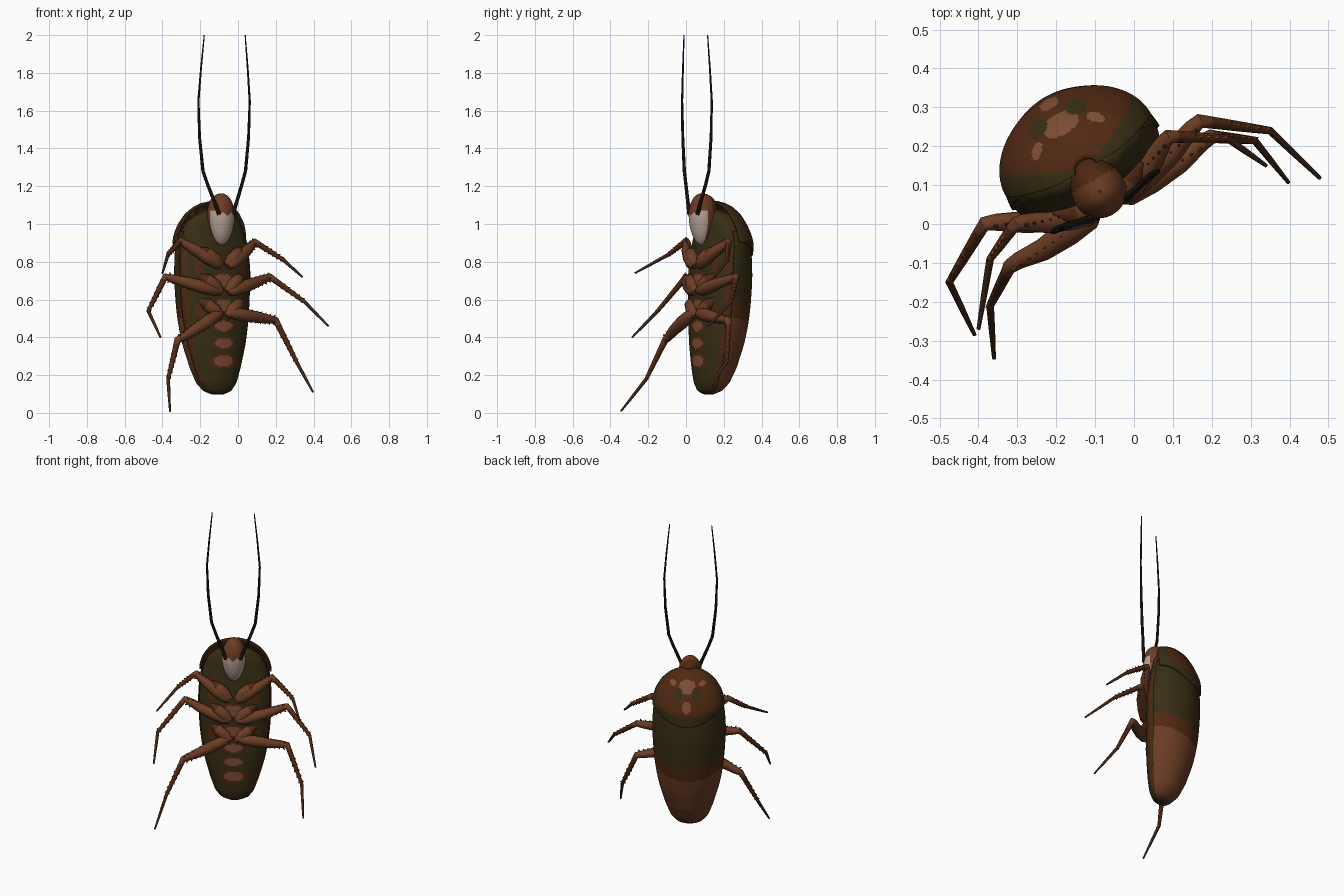
import bpy, bmesh, math
from mathutils import Vector

if "Cube" in bpy.data.objects:
    bpy.data.objects.remove(bpy.data.objects["Cube"])

A = math.radians(30)          # body is turned about z
CA, SA = math.cos(A), math.sin(A)
U0 = -0.035                   # sideways position of the body's midline


def P(u, v, z):
    """Body frame (u sideways from midline, v towards back) to world."""
    u += U0
    return Vector((u * CA - v * SA, u * SA + v * CA, z))


def mat(name, rgb):
    m = bpy.data.materials.new(name)
    m.diffuse_color = (*rgb, 1)
    m.use_nodes = True
    m.node_tree.nodes["Principled BSDF"].inputs["Base Color"].default_value = m.diffuse_color
    return m


MATS = [mat("dark olive", (0.038, 0.027, 0.007)),
        mat("dark red brown", (0.082, 0.022, 0.006)),
        mat("chestnut brown", (0.15, 0.046, 0.018)),
        mat("tan brown", (0.21, 0.075, 0.034)),
        mat("pale face", (0.48, 0.36, 0.31)),
        mat("antenna black brown", (0.018, 0.013, 0.006)),
        mat("leg tip brown", (0.05, 0.02, 0.009))]
OLIVE, DARK, BROWN, TAN, PALE, BLACK, TIP = range(7)


def finish(bm, name, angle=40):
    bmesh.ops.recalc_face_normals(bm, faces=bm.faces)
    me = bpy.data.meshes.new(name)
    bm.to_mesh(me)
    bm.free()
    ob = bpy.data.objects.new(name, me)
    bpy.context.collection.objects.link(ob)
    for m in MATS:
        me.materials.append(m)
    bpy.context.view_layer.objects.active = ob
    ob.select_set(True)
    bpy.ops.object.shade_smooth_by_angle(angle=math.radians(angle))
    ob.select_set(False)
    return ob


def sample(table, z):
    """Smooth (Catmull-Rom) lookup in a table whose first column is z."""
    n = len(table)
    z = min(max(z, table[0][0]), table[-1][0])
    i = max(k for k in range(n - 1) if table[k][0] <= z)
    t = (z - table[i][0]) / (table[i + 1][0] - table[i][0])
    a, b, c, d = (table[min(max(k, 0), n - 1)] for k in range(i - 1, i + 3))
    return [0.5 * (2 * q + (r - p) * t + (2 * p - 5 * q + 4 * r - s) * t * t
            + (3 * q - p - 3 * r + s) * t ** 3)
            for p, q, r, s in zip(a[1:], b[1:], c[1:], d[1:])]


def surface(name, point, rows, cols, closed, colour, thick=0):
    """Grid surface from point(s, t) -> (u, v, z), coloured by a rule."""
    bm = bmesh.new()
    span = cols if closed else cols + 1
    loc = [[point(i / rows, j / cols) for j in range(span)] for i in range(rows + 1)]
    vs = [[bm.verts.new(P(*p)) for p in row] for row in loc]
    for i in range(rows):
        for j in range(cols):
            k = (j + 1) % span
            f = bm.faces.new((vs[i][j], vs[i][k], vs[i + 1][k], vs[i + 1][j]))
            q = [loc[i][j], loc[i][k], loc[i + 1][k], loc[i + 1][j]]
            c = [sum(x) / 4 for x in zip(*q)]
            f.material_index = colour(*c, (i + .5) / rows, (j + .5) / cols)
    if closed:
        bm.faces.new(vs[0])
        bm.faces.new(vs[-1])
    ob = finish(bm, name)
    if thick:
        m = ob.modifiers.new("thickness", 'SOLIDIFY')
        m.thickness, m.offset = thick, 0
    return ob


def add_tube(bm, pts, radii, mats, sides=10):
    """Tapered tube along a path, closed at both ends."""
    pts = [Vector(p) for p in pts]
    rings = []
    for i, p in enumerate(pts):
        d = (pts[min(i + 1, len(pts) - 1)] - pts[max(i - 1, 0)]).normalized()
        a = d.cross(P(0, -1, 0) - P(0, 0, 0)).normalized()
        b = d.cross(a)
        rings.append([bm.verts.new(p + radii[i] * (a * math.cos(w) + b * math.sin(w)))
                      for w in (2 * math.pi * k / sides for k in range(sides))])
    for i in range(len(pts) - 1):
        for k in range(sides):
            n = (k + 1) % sides
            f = bm.faces.new((rings[i][k], rings[i][n], rings[i + 1][n], rings[i + 1][k]))
            f.material_index = mats[i]
    bm.faces.new(rings[0]).material_index = mats[0]
    bm.faces.new(rings[-1]).material_index = mats[-1]


# Body profile: z, half width, edge depth, back depth, belly depth
BODY = [(.10, .03, .15, .18, .13), (.115, .075, .15, .22, .11), (.16, .112, .155, .265, .095),
        (.24, .142, .162, .305, .088), (.37, .178, .172, .345, .085), (.50, .20, .18, .37, .088),
        (.63, .211, .185, .382, .09), (.75, .215, .187, .386, .095), (.90, .203, .20, .372, .115),
        (1.0, .165, .20, .325, .13), (1.05, .11, .19, .27, .14), (1.075, .05, .18, .22, .15)]
PATCHES = [(.275, .06, .032), (.37, .055, .026), (.46, .05, .026), (.57, .055, .03), (.70, .06, .035)]


# Abdomen and thorax with brown belly plates
def abdomen_point(s, t):
    z = .10 + .975 * s
    hw, e, d, b = sample(BODY, z)
    w = 2 * math.pi * t
    depth = (d - e) * .95 if math.sin(w) > 0 else e - b
    return hw * .975 * math.cos(w), e + depth * math.sin(w), z


def abdomen_colour(u, v, z, s, t):
    if t < .5:
        return DARK
    for zc, a, b in PATCHES:
        r = (u / a) ** 2 + ((z - zc) / b) ** 2
        if r < 1:
            return TAN
        if r < 1.7:
            return DARK
    if .5 < z < .9 and .11 < abs(u) < .155 and math.sin(z * 50) > -.3:
        return DARK
    if .15 < z < .86 and (.515 < t < .56 or .94 < t < .985):
        return DARK
    return OLIVE


surface("abdomen", abdomen_point, 100, 112, True, abdomen_colour)


# Folded wing covers in three bands
def wing_point(s, t):
    z = .10 + .86 * s
    hw, e, d, b = sample(BODY, z)
    w = math.pi * t
    return hw * math.cos(w), e + (d - e) * math.sin(w), z


def wing_colour(u, v, z, s, t):
    h = z - 1.2 * u * u
    return OLIVE if h > .54 else DARK if h > .455 else BROWN


surface("wing_covers", wing_point, 90, 60, False, wing_colour, .006)

# Neck shield with olive rim, two spots and tan marks
SHIELD = [(.80, .19, .205, .392), (.90, .208, .225, .385), (.95, .204, .22, .368),
          (1.0, .187, .21, .345), (1.05, .155, .20, .315), (1.085, .115, .19, .28),
          (1.105, .075, .185, .245), (1.115, .03, .185, .21)]


def shield_point(s, t):
    w = math.pi * t
    rear = .905 - .085 * math.sin(w) ** 2
    z = rear + (1.115 - rear) * s
    hw, e, d = sample(SHIELD, z)
    return hw * math.cos(w), e + (d - e) * math.sin(w), z


def shield_colour(u, v, z, s, t):
    a = abs(u)
    if s < .2 or t < .14 or t > .86:
        return OLIVE
    if ((a - .055) / .027) ** 2 + ((z - 1.01) / .037) ** 2 < 1:
        return OLIVE
    if (u / .026) ** 2 + ((z - .94) / .035) ** 2 < 1 or (u / .05) ** 2 + ((z - 1.045) / .035) ** 2 < 1:
        return TAN
    if ((a - .085) / .02) ** 2 + ((z - 1.06) / .012) ** 2 < 1:
        return TAN
    return DARK


surface("neck_shield", shield_point, 60, 80, False, shield_colour, .012)


# Head hanging down in front, with a pale face
def head_point(s, t):
    p, w = math.pi * (.02 + .96 * s), 2 * math.pi * t
    r = math.sin(p) * (1 - .14 * math.cos(p))
    back = .11 if math.sin(w) > 0 else .066
    back = .066 + (back - .066) * s          # the crown reaches back under the shield
    return (.07 * r * math.cos(w), .115 + back * r * math.sin(w), 1.025 - .137 * math.cos(p))


def head_colour(u, v, z, s, t):
    if v < .115 and z < 1.07 - 8 * (.06 - abs(u)) ** 2:
        return PALE
    return BROWN if v < .15 else DARK


surface("head", head_point, 44, 48, True, head_colour)

# Antennae
for side, name in ((-1, "left"), (1, "right")):
    bm = bmesh.new()
    path = [(.042, .066, 1.05), (.065, .07, 1.11), (.105, .08, 1.21), (.13, .085, 1.28),
            (.15, .087, 1.46), (.157, .087, 1.65), (.143, .084, 1.82), (.125, .08, 2.0)]
    add_tube(bm, [P(side * u, v, z) for u, v, z in path],
             [.012, .010, .009, .009, .008, .006, .005, .003], [BLACK] * 7, 8)
    finish(bm, name + "_antenna")

# Legs: side, hip height, then knee, ankle and tip in world space
LEGS = {
    "left_front_leg": (-1, .775, (-.305, .0, .91), (-.37, -.09, .84), (-.40, -.27, .74)),
    "left_middle_leg": (-1, .64, (-.385, .0, .72), (-.475, -.15, .54), (-.41, -.285, .40)),
    "left_hind_leg": (-1, .53, (-.32, -.11, .385), (-.37, -.21, .18), (-.36, -.345, .008)),
    "right_front_leg": (1, .775, (.09, .225, .905), (.24, .22, .81), (.34, .15, .72)),
    "right_middle_leg": (1, .64, (.17, .265, .72), (.35, .24, .59), (.478, .118, .46)),
    "right_hind_leg": (1, .53, (.20, .225, .49), (.31, .215, .27), (.397, .107, .11)),
}
BELLY = P(0, -1, 0) - P(0, 0, 0)
for name, (side, hz, knee, ankle, tip) in LEGS.items():
    bm = bmesh.new()
    hip, knee, ankle, tip = P(side * .025, .085, hz), Vector(knee), Vector(ankle), Vector(tip)
    sag = BELLY * .012
    pts = [hip, hip.lerp(knee, .12) + sag, hip.lerp(knee, .35) + sag, hip.lerp(knee, .65) + sag,
           hip.lerp(knee, .9), knee, knee.lerp(ankle, .12), knee.lerp(ankle, .6), ankle,
           ankle.lerp(tip, .5), tip]
    add_tube(bm, pts, [.018, .031, .035, .029, .022, .019, .016, .013, .010, .008, .005],
             [BROWN] * 6 + [DARK] * 2 + [TIP] * 2, 12)
    # Rows of small spines on thigh and shin
    for a, b, r, n in ((hip, knee, .028, 7), (knee, ankle, .012, 5)):
        d = (b - a).normalized()
        across = d.cross(BELLY).normalized()
        for k in range(n):
            f = .35 + .58 * k / (n - 1)
            base = a.lerp(b, f) + (sag if r > .02 else Vector())
            rr = r * (1.25 - .5 * f)
            for sgn in (-1, 1):
                q = base + across * sgn * rr * .7
                add_tube(bm, [q, q + across * sgn * (rr * .3 + .007) + d * .01],
                         [.007, .001], [BROWN], 5)
    finish(bm, name)

# Hip plates where the legs join the belly
for side, word in ((-1, "left"), (1, "right")):
    for z, where in ((.81, "front"), (.67, "middle"), (.54, "hind")):
        bm = bmesh.new()
        c = [P(side * u, v, z + dz) for u, v, dz in
             ((.015, .085, -.03), (.05, .09, .0), (.095, .105, .035), (.135, .13, .06))]
        add_tube(bm, c, [.016, .036, .034, .012], [BROWN, BROWN, DARK], 12)
        finish(bm, f"{word}_{where}_hip")
